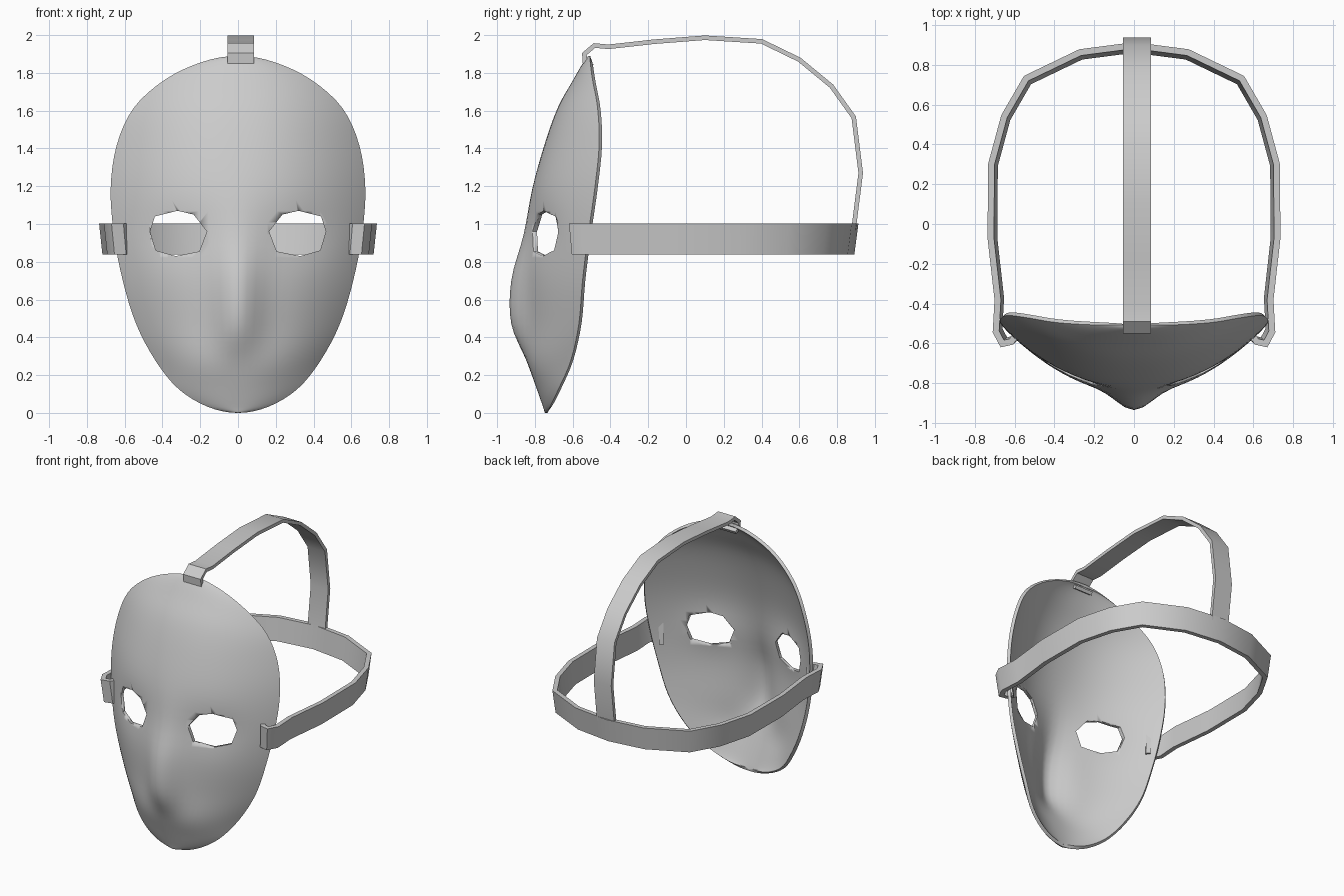
import bpy, bmesh, math
from mathutils import Vector

if "Cube" in bpy.data.objects:
    bpy.data.objects.remove(bpy.data.objects["Cube"])

# Mask profiles, sampled every 15 degrees from chin (0) to forehead top (180)
HALF_WIDTH = [0, .16, .315, .437, .54, .61, .657, .674, .642, .553, .388, .19, 0]
RIM_Y = [-.735, -.72, -.675, -.61, -.567, -.548, -.518, -.483, -.46, -.468, -.495, -.507, -.507]
FACE_Y = [-.745, -.757, -.79, -.84, -.838, -.843, -.835, -.808, -.75, -.68, -.597, -.542, -.512]
NOSE = [0, 0, 0, .005, .087, .082, .025, .005, 0, 0, 0, 0, 0]
EYE = [(.165, .96), (.235, 1.05), (.32, 1.07), (.44, 1.04),
       (.465, .96), (.435, .86), (.33, .83), (.205, .855)]


def sample(table, f):
    """Catmull-Rom lookup, f in 0..1."""
    n = len(table) - 1
    i = min(int(f * n), n - 1)
    t = f * n - i
    b, c = table[i], table[i + 1]
    a = table[i - 1] if i > 0 else 2 * b - c
    d = table[i + 2] if i + 2 <= n else 2 * c - b
    return b + .5 * t * (c - a + t * (2 * a - 5 * b + 4 * c - d + t * (3 * (b - c) + d - a)))


def finish(bm, name, angle=35):
    bmesh.ops.remove_doubles(bm, verts=bm.verts, dist=1e-5)
    bmesh.ops.recalc_face_normals(bm, faces=bm.faces)
    mesh = bpy.data.meshes.new(name)
    bm.to_mesh(mesh)
    bm.free()
    ob = bpy.data.objects.new(name, mesh)
    bpy.context.collection.objects.link(ob)
    bpy.ops.object.select_all(action='DESELECT')
    ob.select_set(True)
    bpy.context.view_layer.objects.active = ob
    bpy.ops.object.shade_smooth_by_angle(angle=math.radians(angle))
    return ob


def face_point(f, u):
    z = .945 * (1 - math.cos(math.pi * f))
    x = u * sample(HALF_WIDTH, f)
    rim, mid = sample(RIM_Y, f), sample(FACE_Y, f)
    y = rim + (mid - rim) * (1 - abs(u) ** 2.2)
    y -= sample(NOSE, f) * math.exp(-(x / .12) ** 2)
    # shallow eye sockets
    y += .022 * math.exp(-((abs(x) - .32) / .17) ** 2 - ((z - .94) / .13) ** 2)
    return (x, y, z)


# Face shell
ROWS, COLS = 48, 40
bm = bmesh.new()
grid = [[bm.verts.new(face_point(r / ROWS, math.sin((c / COLS - .5) * math.pi)))
         for c in range(COLS + 1)] for r in range(ROWS + 1)]
for r in range(ROWS):
    for c in range(COLS):
        bm.faces.new((grid[r][c], grid[r][c + 1], grid[r + 1][c + 1], grid[r + 1][c]))
bmesh.ops.remove_doubles(bm, verts=bm.verts, dist=1e-5)
bmesh.ops.recalc_face_normals(bm, faces=bm.faces)
if sum(f.normal.y for f in bm.faces) > 0:
    bmesh.ops.reverse_faces(bm, faces=bm.faces)
# give the shell thickness by adding an inner skin joined at the rim
bm.normal_update()
inner = {v: bm.verts.new(v.co - v.normal * .022) for v in bm.verts[:]}
rim_edges = [e for e in bm.edges if e.is_boundary]
for f in bm.faces[:]:
    bm.faces.new([inner[v] for v in reversed(f.verts)])
for e in rim_edges:
    a, b = e.verts
    bm.faces.new((a, b, inner[b], inner[a]))
mask = finish(bm, "face_mask", 45)

# Eye openings
for side in (-1, 1):
    bm = bmesh.new()
    front = [bm.verts.new((side * x, -1.2, z)) for x, z in EYE]
    cap = bm.faces.new(front)
    new = bmesh.ops.extrude_face_region(bm, geom=[cap])['geom']
    bmesh.ops.translate(bm, verts=[g for g in new if isinstance(g, bmesh.types.BMVert)],
                        vec=(0, .9, 0))
    cutter = finish(bm, "eye_cutter")
    cutter.hide_render = True
    mod = mask.modifiers.new("eye", 'BOOLEAN')
    mod.operation, mod.solver, mod.object = 'DIFFERENCE', 'EXACT', cutter
    bpy.context.view_layer.objects.active = mask
    bpy.ops.object.modifier_apply(modifier=mod.name)
    bpy.data.objects.remove(cutter)


def ribbon(name, path, thick, place):
    """Flat band along a 2D path; place(a, b, s) maps to 3D, s = -1/+1 is the band edge."""
    pts = [Vector(p) for p in path]
    bm = bmesh.new()
    rings = []
    for i, p in enumerate(pts):
        d0 = (p - pts[i - 1]).normalized() if i else (pts[1] - p).normalized()
        d1 = (pts[i + 1] - p).normalized() if i + 1 < len(pts) else d0
        d = (d0 + d1).normalized()
        n = Vector((-d.y, d.x)) * thick / 2 / max(d.dot(d0), .6)
        rings.append([bm.verts.new(place(*(p + n * k), s))
                      for k, s in ((1, -1), (1, 1), (-1, 1), (-1, -1))])
    for a, b in zip(rings, rings[1:]):
        for k in range(4):
            bm.faces.new((a[k], a[(k + 1) % 4], b[(k + 1) % 4], b[k]))
    bm.faces.new(rings[0])
    bm.faces.new(rings[-1])
    return finish(bm, name)


# Strap around the head, hooked over both sides of the mask
half = [(.59, -.555), (.615, -.59), (.66, -.6), (.692, -.54), (.683, -.38), (.718, -.07),
        (.715, .3), (.65, .54), (.54, .73), (.27, .86)]
around = half + [(0, .895)] + [(-x, y) for x, y in reversed(half)]
ribbon("head_strap", around, .032,
       lambda a, b, s: (a * (.99 + .012 * s), b * (.99 + .012 * s), .92 + .082 * s))

# Strap over the crown, from the forehead to the back of the head strap
over = [(-.495, 1.835), (-.535, 1.858), (-.538, 1.9), (-.485, 1.945), (-.41, 1.938),
        (-.17, 1.965), (.1, 1.986), (.4, 1.967), (.6, 1.87), (.77, 1.73),
        (.888, 1.565), (.925, 1.27), (.887, .97)]
ribbon("crown_strap", over, .024, lambda a, b, s: (.015 + .07 * s, a, b))
